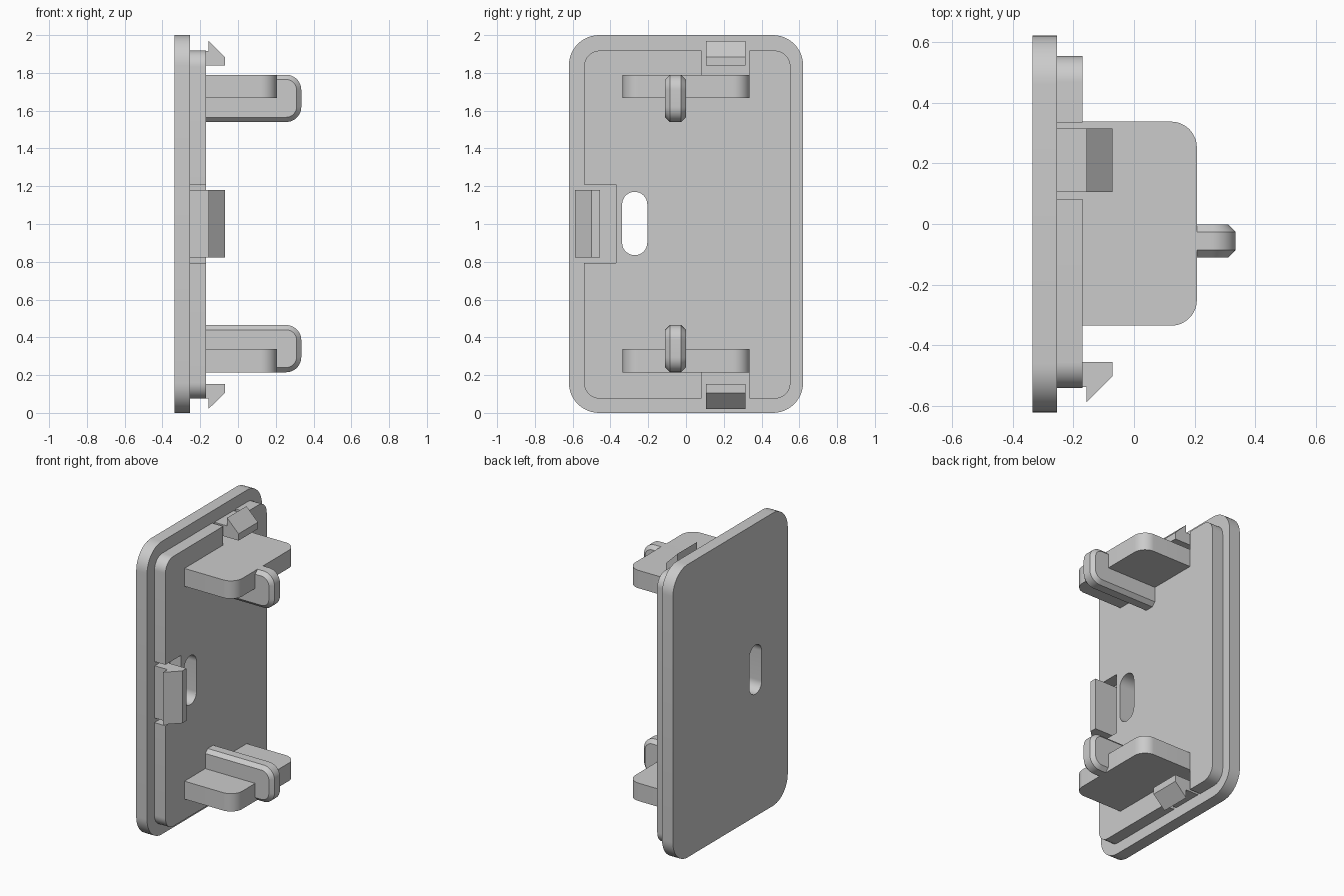
import bpy, bmesh, math
from mathutils import Vector

cube = bpy.data.objects.get("Cube")
if cube:
    bpy.data.objects.remove(cube, do_unlink=True)

grey = bpy.data.materials.new("light_grey")
grey.use_nodes = True
grey.diffuse_color = (0.6, 0.6, 0.6, 1)
grey.node_tree.nodes["Principled BSDF"].inputs["Base Color"].default_value = grey.diffuse_color


def rounded_rect(u0, u1, v0, v1, radii):
    """Outline with one radius per corner, counter-clockwise from (u0, v0)."""
    corners = [(u0, v0, 1, 1), (u1, v0, -1, 1), (u1, v1, -1, -1), (u0, v1, 1, -1)]
    points = []
    for i, (u, v, su, sv) in enumerate(corners):
        r = radii[i]
        steps = 12 if r else 0
        for k in range(steps + 1):
            a = math.pi + math.pi / 2 * (i + k / max(steps, 1))
            points.append((u + su * r + r * math.cos(a), v + sv * r + r * math.sin(a)))
    return points


def loft(name, axis, rings):
    """Solid through (position, outline) rings stacked along an axis."""
    def place(p, u, v):
        return Vector({"x": (p, u, v), "y": (u, p, v), "z": (u, v, p)}[axis])

    bm = bmesh.new()
    loops = [[bm.verts.new(place(p, u, v)) for u, v in pts] for p, pts in rings]
    for a, b in zip(loops, loops[1:]):
        for i in range(len(a)):
            j = (i + 1) % len(a)
            bm.faces.new((a[i], a[j], b[j], b[i]))
    bm.faces.new(loops[0][::-1])
    bm.faces.new(loops[-1])
    bmesh.ops.recalc_face_normals(bm, faces=bm.faces)
    mesh = bpy.data.meshes.new(name)
    bm.to_mesh(mesh)
    bm.free()
    mesh.materials.append(grey)
    obj = bpy.data.objects.new(name, mesh)
    bpy.context.collection.objects.link(obj)
    return obj


def prism(name, axis, start, end, outline):
    return loft(name, axis, [(start, outline), (end, outline)])


def cut(target, cutter):
    mod = target.modifiers.new("cut", "BOOLEAN")
    mod.operation = "DIFFERENCE"
    mod.solver = "EXACT"
    mod.object = cutter
    graph = bpy.context.evaluated_depsgraph_get()
    mesh = bpy.data.meshes.new_from_object(target.evaluated_get(graph))
    target.modifiers.clear()
    target.data = mesh
    bpy.data.objects.remove(cutter, do_unlink=True)


def box(u0, u1, v0, v1):
    return rounded_rect(u0, u1, v0, v1, (0, 0, 0, 0))


BACK, STEP, FACE = -0.335, -0.253, -0.17

# Cover plate and the raised plate on its inner side
cover = prism("cover_plate", "x", BACK, STEP, rounded_rect(-0.62, 0.62, 0, 2, [0.16] * 4))
raised = prism("raised_plate", "x", STEP, FACE,
               rounded_rect(-0.54, 0.553, 0.075, 1.918, [0.085] * 4))

# Notches around the clips
for outline in (box(-0.7, -0.37, 0.793, 1.21), box(0.083, 0.335, 1.79, 2.1),
                box(0.083, 0.335, -0.1, 0.215)):
    cut(raised, prism("notch_cutter", "x", STEP - 0.02, FACE + 0.1, outline))

# Slot through both plates
for plate in (cover, raised):
    slot = rounded_rect(-0.338, -0.205, 0.835, 1.17, [0.066] * 4)
    cut(plate, prism("slot_cutter", "x", -0.5, 0, slot))


def clip_outline(inner, stem, tip):
    """Hooked snap clip; the hook slopes from the tip toward the free end."""
    slope = 0.086 if tip > inner else -0.086
    return [(STEP, inner), (-0.07, inner), (-0.07, tip - slope),
            (-0.157, tip), (-0.157, stem), (STEP, stem)]


# Snap clips
prism("top_clip", "y", 0.106, 0.315, clip_outline(1.838, 1.915, 1.97))
prism("bottom_clip", "y", 0.106, 0.315, clip_outline(0.153, 0.077, 0.02))
prism("side_clip", "z", 0.823, 1.18, clip_outline(-0.455, -0.537, -0.587))

# Shelves with chamfered tongues, mirrored about mid height
for side in ("top", "bottom"):
    def span(low, high):
        return (low, high) if side == "top" else (2.005 - high, 2.005 - low)

    prism(side + "_shelf", "z", *span(1.668, 1.79),
          rounded_rect(FACE, 0.207, -0.335, 0.337, (0, 0.085, 0.085, 0)))

    z0, z1 = span(1.54, 1.79)
    c = 0.025
    full = rounded_rect(FACE, 0.335, z0, z1, (0, 0.08, 0.08, 0))
    inset = rounded_rect(FACE, 0.335 - c, z0 + c, z1 - c, (0, 0.08 - c, 0.08 - c, 0))
    loft(side + "_tongue", "y",
         [(-0.11, inset), (-0.085, full), (-0.026, full), (-0.001, inset)])

# Smooth rounded corners, keep edges sharp
bpy.ops.object.select_all(action="DESELECT")
for obj in bpy.context.collection.objects:
    if obj.type == "MESH":
        obj.select_set(True)
        bpy.context.view_layer.objects.active = obj
bpy.ops.object.shade_smooth_by_angle(angle=math.radians(30))
